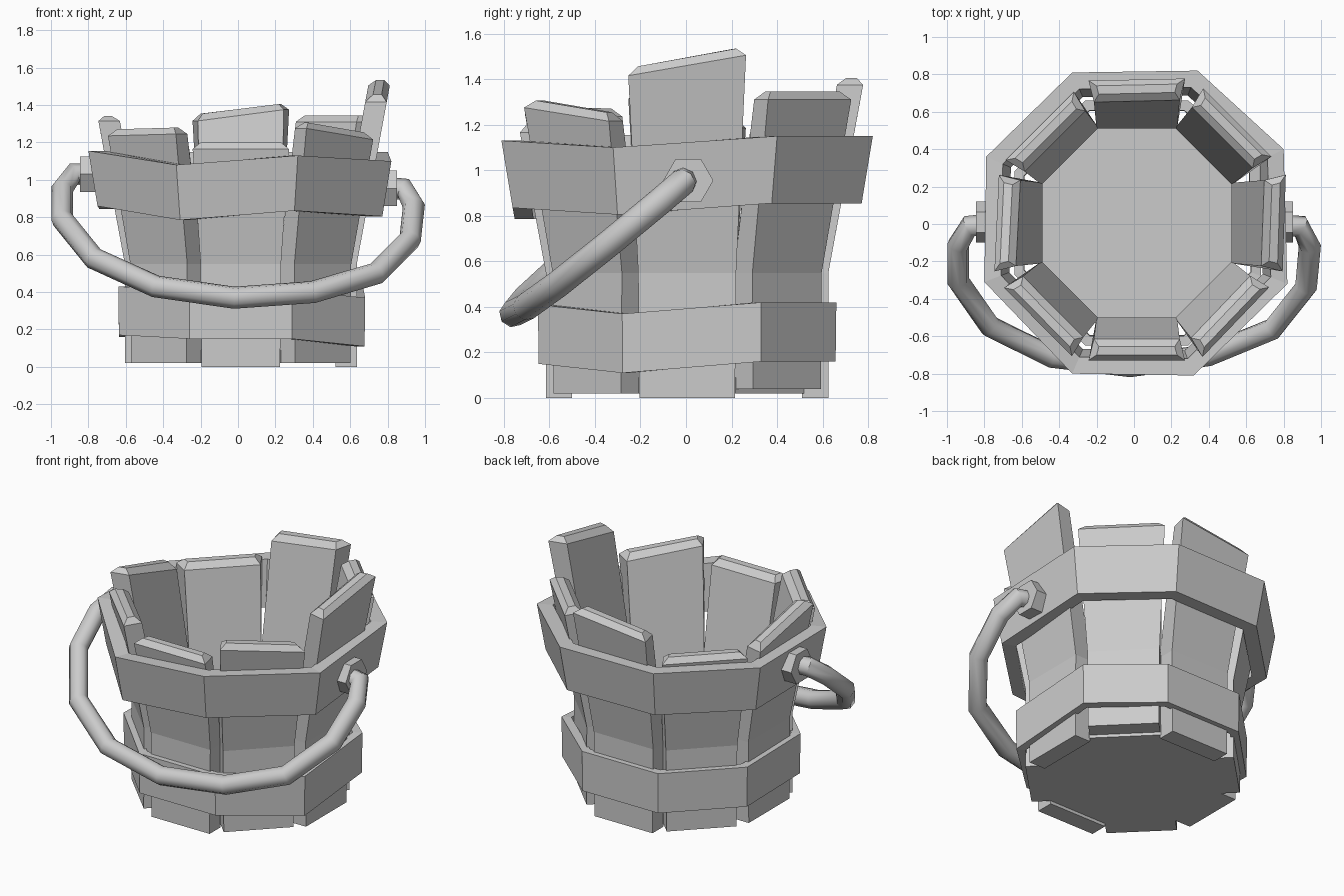
import bpy, bmesh
from math import sin, cos, pi, radians
from mathutils import Vector, Matrix

if "Cube" in bpy.data.objects:
    bpy.data.objects.remove(bpy.data.objects["Cube"])

CX, CY = 0.015, 0.005


def finish(name, bm):
    bmesh.ops.recalc_face_normals(bm, faces=bm.faces)
    me = bpy.data.meshes.new(name)
    bm.to_mesh(me)
    bm.free()
    ob = bpy.data.objects.new(name, me)
    bpy.context.collection.objects.link(ob)
    return ob


def outer_radius(z):
    return 0.62 + max(0, z - 0.55) * 0.185


def stave(name, deg, z0, top_a, top_b, thick=0.115):
    """Plank with a kink at z=0.55, slanted chamfered top."""
    a = radians(deg)
    out, tan = Vector((cos(a), sin(a), 0)), Vector((-sin(a), cos(a), 0))
    bm = bmesh.new()
    rings = []
    for za, zb, half in ((z0, z0, 0.215), (0.55, 0.55, 0.22), (top_a, top_b, 0.26)):
        ring = []
        for s, z, d in ((-1, za, 0), (1, zb, 0), (1, zb, thick), (-1, za, thick)):
            w = half - (0.03 * d / thick if half > 0.25 else 0.005)
            p = out * (outer_radius(z) - d) + tan * (s * w) + Vector((CX, CY, z))
            ring.append(bm.verts.new(p))
        rings.append(ring)
    for lo, hi in zip(rings, rings[1:]):
        for i in range(4):
            j = (i + 1) % 4
            bm.faces.new((lo[i], lo[j], hi[j], hi[i]))
    bm.faces.new(rings[0][::-1])
    top = bm.faces.new(rings[-1])
    bmesh.ops.bevel(bm, geom=list(top.edges), offset=0.035, segments=1,
                    affect='EDGES', clamp_overlap=True)
    return finish(name, bm)


def hoop(name, corners, height, taper, wall):
    """Uneven octagonal band from its top outer corners."""
    bm = bmesh.new()
    loops = []
    for x, y, z in corners:
        def pt(s, dz):
            return bm.verts.new((CX + (x - CX) * s, CY + (y - CY) * s, z - dz))
        loops.append((pt(1, 0), pt(taper, height),
                      pt(taper * wall, height), pt(wall, 0)))
    for k in range(8):
        p, q = loops[k], loops[(k + 1) % 8]
        for i in range(4):
            j = (i + 1) % 4
            bm.faces.new((p[i], p[j], q[j], q[i]))
    return finish(name, bm)


# Staves: angle, bottom height, top height at each end
for i, s in enumerate([(0, 0.0, 1.45, 1.54), (45, 0.04, 1.345, 1.345),
                       (90, 0.0, 1.41, 1.35), (135, 0.02, 1.20, 1.20),
                       (180, 0.02, 1.22, 1.35), (225, 0.02, 1.27, 1.28),
                       (270, 0.0, 1.20, 1.20), (315, 0.02, 1.31, 1.25)]):
    stave(f"stave_{i + 1}", *s)

# Hoops
hoop("upper_hoop", [(0.82, -0.32, 1.10), (0.80, 0.40, 1.15), (0.34, 0.82, 1.15),
                    (-0.33, 0.81, 1.15), (-0.79, 0.36, 1.14), (-0.80, -0.31, 1.155),
                    (-0.33, -0.80, 1.08), (0.32, -0.81, 1.13)], 0.295, 0.94, 0.89)
hoop("lower_hoop", [(0.68, -0.28, 0.37), (0.67, 0.33, 0.42), (0.29, 0.66, 0.42),
                    (-0.26, 0.66, 0.42), (-0.64, 0.28, 0.42), (-0.64, -0.27, 0.43),
                    (-0.26, -0.65, 0.41), (0.29, -0.65, 0.41)], 0.26, 0.995, 0.92)

# Floor
bm = bmesh.new()
bmesh.ops.create_cone(bm, cap_ends=True, segments=8, radius1=0.555, radius2=0.555, depth=0.07,
                      matrix=Matrix.Translation((CX, CY, 0.055)) @ Matrix.Rotation(pi / 8, 4, 'Z'))
finish("bucket_floor", bm)

# Hexagonal handle lugs
for name, x, z in (("left_lug", -0.795, 1.03), ("right_lug", 0.80, 0.955)):
    bm = bmesh.new()
    bmesh.ops.create_cone(bm, cap_ends=True, segments=6, radius1=0.11, radius2=0.11, depth=0.10,
                          matrix=Matrix.Translation((x, 0.01, z)) @ Matrix.Rotation(pi / 2, 4, 'Y'))
    finish(name, bm)

# Handle: tube lying in a tilted plane
path = [(-0.80, 1.03), (-0.88, 1.03), (-0.94, 0.95), (-0.94, 0.79), (-0.77, 0.58),
        (-0.44, 0.43), (-0.02, 0.37), (0.40, 0.40), (0.74, 0.50), (0.92, 0.68),
        (0.94, 0.86), (0.89, 0.95), (0.81, 0.955)]
cu = bpy.data.curves.new("handle", 'CURVE')
cu.dimensions = '3D'
cu.bevel_depth = 0.06
cu.bevel_resolution = 2
cu.use_fill_caps = True
sp = cu.splines.new('POLY')
sp.points.add(len(path) - 1)
for p, (x, z) in zip(sp.points, path):
    p.co = (x, (z - 1.0 + 0.045 * x) / 0.83, z, 1)
handle = bpy.data.objects.new("handle", cu)
bpy.context.collection.objects.link(handle)
bpy.context.view_layer.objects.active = handle
handle.select_set(True)
bpy.ops.object.convert(target='MESH')
bpy.ops.object.shade_smooth_by_angle(angle=radians(50))
